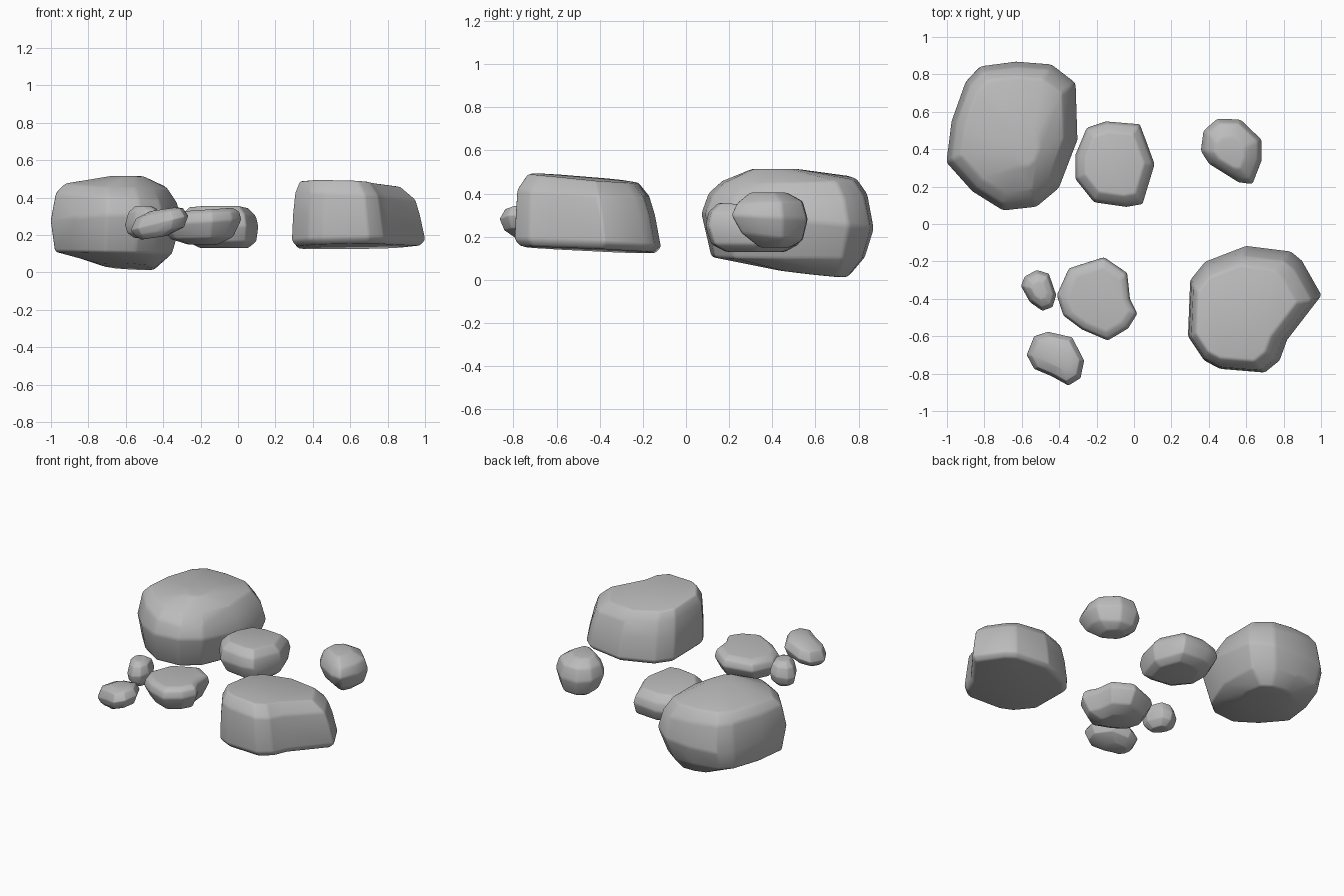
import bpy
import bmesh
from mathutils import Vector

if "Cube" in bpy.data.objects:
    bpy.data.objects.remove(bpy.data.objects["Cube"], do_unlink=True)

# One plain stone colour for every rock
stone = bpy.data.materials.new("stone grey")
stone.use_nodes = True
colour = (0.5, 0.5, 0.5, 1)
stone.diffuse_color = colour
shader = next(n for n in stone.node_tree.nodes if n.type == "BSDF_PRINCIPLED")
shader.inputs["Base Color"].default_value = colour
shader.inputs["Roughness"].default_value = 0.8


def layer(scale, height, shift=(0, 0), slope=(0, 0)):
    """A shrunken copy of a rock's outline, moved sideways and tilted."""
    return scale, height, Vector(shift), Vector(slope)


def make_rock(name, outline, layers, bevel):
    """Loft a rock through its layers, from the base up, then soften its edges."""
    points = [Vector(p) for p in outline]
    centre = sum(points, Vector((0, 0))) / len(points)
    bm = bmesh.new()
    rings = []
    for scale, height, shift, slope in layers:
        ring = []
        for point in points:
            offset = (point - centre) * scale + shift
            place = centre + offset
            ring.append(bm.verts.new((place.x, place.y, height + offset.dot(slope))))
        rings.append(ring)
    count = len(points)
    for lower, upper in zip(rings, rings[1:]):
        for i in range(count):
            j = (i + 1) % count
            bm.faces.new((lower[i], lower[j], upper[j], upper[i]))
    bm.faces.new(rings[0])
    bm.faces.new(rings[-1])
    bmesh.ops.recalc_face_normals(bm, faces=bm.faces)
    mesh = bpy.data.meshes.new(name)
    bm.to_mesh(mesh)
    bm.free()
    mesh.materials.append(stone)
    rock = bpy.data.objects.new(name, mesh)
    bpy.context.collection.objects.link(rock)

    soften = rock.modifiers.new("soft edges", "BEVEL")
    soften.width = bevel
    soften.segments = 2
    soften.limit_method = "ANGLE"
    soften.angle_limit = 0.4

    bpy.ops.object.select_all(action="DESELECT")
    rock.select_set(True)
    bpy.context.view_layer.objects.active = rock
    bpy.ops.object.shade_smooth()


# Large rounded boulder
make_rock(
    "large_back_boulder",
    [(-1.003, .33), (-.975, .55), (-.9, .76), (-.82, .845), (-.63, .87), (-.44, .855),
     (-.31, .755), (-.3, .45), (-.4, .19), (-.52, .09), (-.7, .07), (-.86, .17)],
    [layer(.42, .045, (.06, .1), (-.06, -.1)),
     layer(.89, .105, (-.015, 0), (-.02, 0)),
     layer(1, .27, slope=(.02, -.09)),
     layer(.92, .4, slope=(-.08, 0)),
     layer(.78, .465, slope=(-.05, .03)),
     layer(.25, .515, (.06, -.08))],
    .015)

# Large flat-topped boulder with a notched corner
make_rock(
    "large_front_boulder",
    [(.3, -.3), (.38, -.2), (.6, -.115), (.84, -.145), (.9, -.195), (1.005, -.38),
     (.82, -.62), (.78, -.73), (.7, -.795), (.46, -.775), (.375, -.73), (.288, -.6)],
    [layer(.92, .14, slope=(.02, -.05)),
     layer(1, .17, slope=(.02, -.05)),
     layer(.95, .31, (-.01, -.01), (0, -.03)),
     layer(.9, .405, (-.015, -.02), (-.04, -.05)),
     layer(.75, .47, (-.04, -.02), (-.03, -.08))],
    .012)

# Medium rocks
make_rock(
    "middle_back_rock",
    [(-.315, .24), (-.315, .37), (-.255, .515), (-.15, .55), (.03, .535),
     (.07, .43), (.11, .32), (.045, .105), (-.04, .09), (-.215, .115)],
    [layer(.6, .13, (.03, 0)),
     layer(.88, .165, (.015, 0)),
     layer(1, .24, slope=(.03, -.02)),
     layer(.94, .3, slope=(0, -.06)),
     layer(.74, .345, slope=(0, -.07))],
    .01)

make_rock(
    "middle_front_rock",
    [(-.415, -.38), (-.35, -.235), (-.16, -.175), (-.035, -.26), (-.02, -.4),
     (.02, -.48), (-.03, -.56), (-.14, -.625), (-.28, -.565), (-.38, -.49)],
    [layer(.38, .15),
     layer(.78, .185, slope=(.03, 0)),
     layer(1, .27, slope=(.06, 0)),
     layer(.94, .315, slope=(.07, 0)),
     layer(.76, .335, slope=(.07, 0))],
    .01)

make_rock(
    "right_back_rock",
    [(.355, .39), (.37, .5), (.445, .565), (.57, .56), (.685, .45),
     (.685, .34), (.635, .21), (.56, .22), (.4, .32)],
    [layer(.4, .15, (0, .02)),
     layer(.8, .2, (0, .01), (0, -.12)),
     layer(1, .29, slope=(0, -.05)),
     layer(.86, .36, slope=(0, .03)),
     layer(.48, .405, (-.01, -.01))],
    .012)

# Small pebbles
make_rock(
    "small_round_pebble",
    [(-.605, -.33), (-.585, -.28), (-.52, -.245), (-.455, -.265),
     (-.415, -.38), (-.435, -.445), (-.49, -.465), (-.555, -.42)],
    [layer(.5, .185),
     layer(.88, .22, slope=(.1, 0)),
     layer(1, .27, slope=(.15, 0)),
     layer(.82, .33, slope=(.12, 0)),
     layer(.45, .355)],
    .006)

make_rock(
    "small_flat_pebble",
    [(-.575, -.7), (-.535, -.6), (-.46, -.575), (-.33, -.605), (-.265, -.73),
     (-.285, -.825), (-.35, -.865), (-.44, -.815), (-.535, -.775)],
    [layer(.45, .19, (-.03, 0), (.15, 0)),
     layer(.85, .22, slope=(.17, 0)),
     layer(1, .265, slope=(.25, 0)),
     layer(.82, .315, slope=(.22, 0)),
     layer(.45, .335, (.02, 0), (.15, 0))],
    .006)
